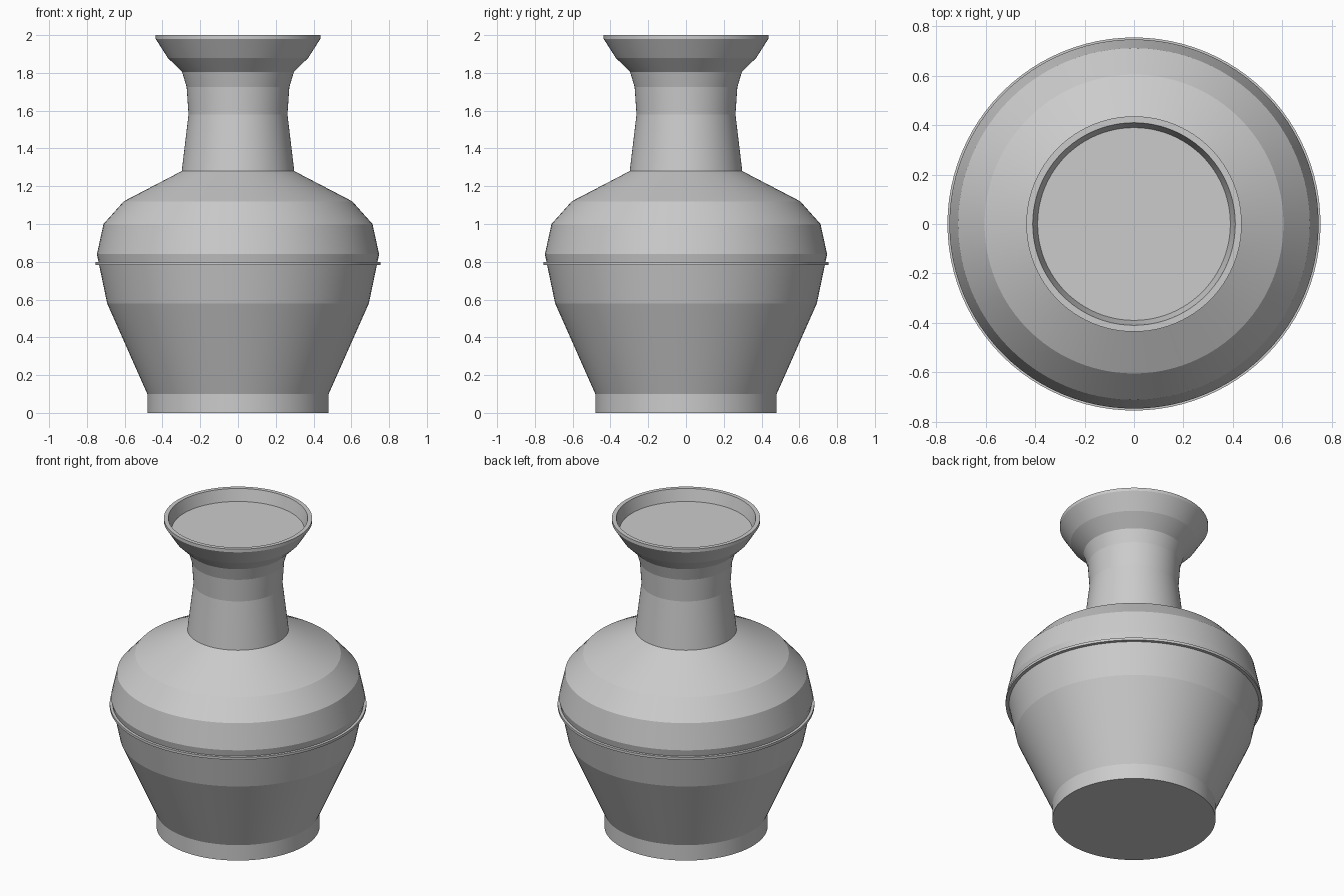
import bpy, math

if "Cube" in bpy.data.objects:
    bpy.data.objects.remove(bpy.data.objects["Cube"])

SEGMENTS = 96

clay = bpy.data.materials.new("grey_clay")
clay.diffuse_color = (0.6, 0.6, 0.6, 1)
clay.use_nodes = True
clay.node_tree.nodes["Principled BSDF"].inputs["Base Color"].default_value = clay.diffuse_color


def lathe(name, profile, closed=False):
    """Spin an (r, z) profile about z; open profiles are capped at both ends."""
    n = len(profile)
    verts = [(r * math.cos(2 * math.pi * s / SEGMENTS),
              r * math.sin(2 * math.pi * s / SEGMENTS), z)
             for r, z in profile for s in range(SEGMENTS)]
    faces = []
    for i in range(n if closed else n - 1):
        a, b = i * SEGMENTS, ((i + 1) % n) * SEGMENTS
        for s in range(SEGMENTS):
            t = (s + 1) % SEGMENTS
            faces.append((a + s, a + t, b + t, b + s))
    if not closed:
        faces.append(tuple(reversed(range(SEGMENTS))))
        faces.append(tuple(range((n - 1) * SEGMENTS, n * SEGMENTS)))
    mesh = bpy.data.meshes.new(name)
    mesh.from_pydata(verts, [], faces)
    mesh.materials.append(clay)
    obj = bpy.data.objects.new(name, mesh)
    bpy.context.collection.objects.link(obj)
    # Round around the axis, crisp between the bands
    bpy.ops.object.select_all(action='DESELECT')
    obj.select_set(True)
    bpy.context.view_layer.objects.active = obj
    bpy.ops.object.shade_smooth_by_angle(angle=math.radians(5))
    return obj


# Vase: foot, belly, shoulder, neck, flared lip and shallow mouth
lathe("vase_body", [
    (0.48, 0), (0.48, 0.10), (0.693, 0.58), (0.747, 0.84), (0.712, 1.0),
    (0.605, 1.12), (0.298, 1.28), (0.262, 1.58), (0.272, 1.725),
    (0.296, 1.805), (0.372, 1.88), (0.436, 1.98), (0.436, 2.0),
    (0.41, 2.0), (0.39, 1.925)])

# Thin band around the belly
lathe("belly_band", [(0.725, 0.782), (0.755, 0.782), (0.755, 0.798), (0.725, 0.798)],
      closed=True)
